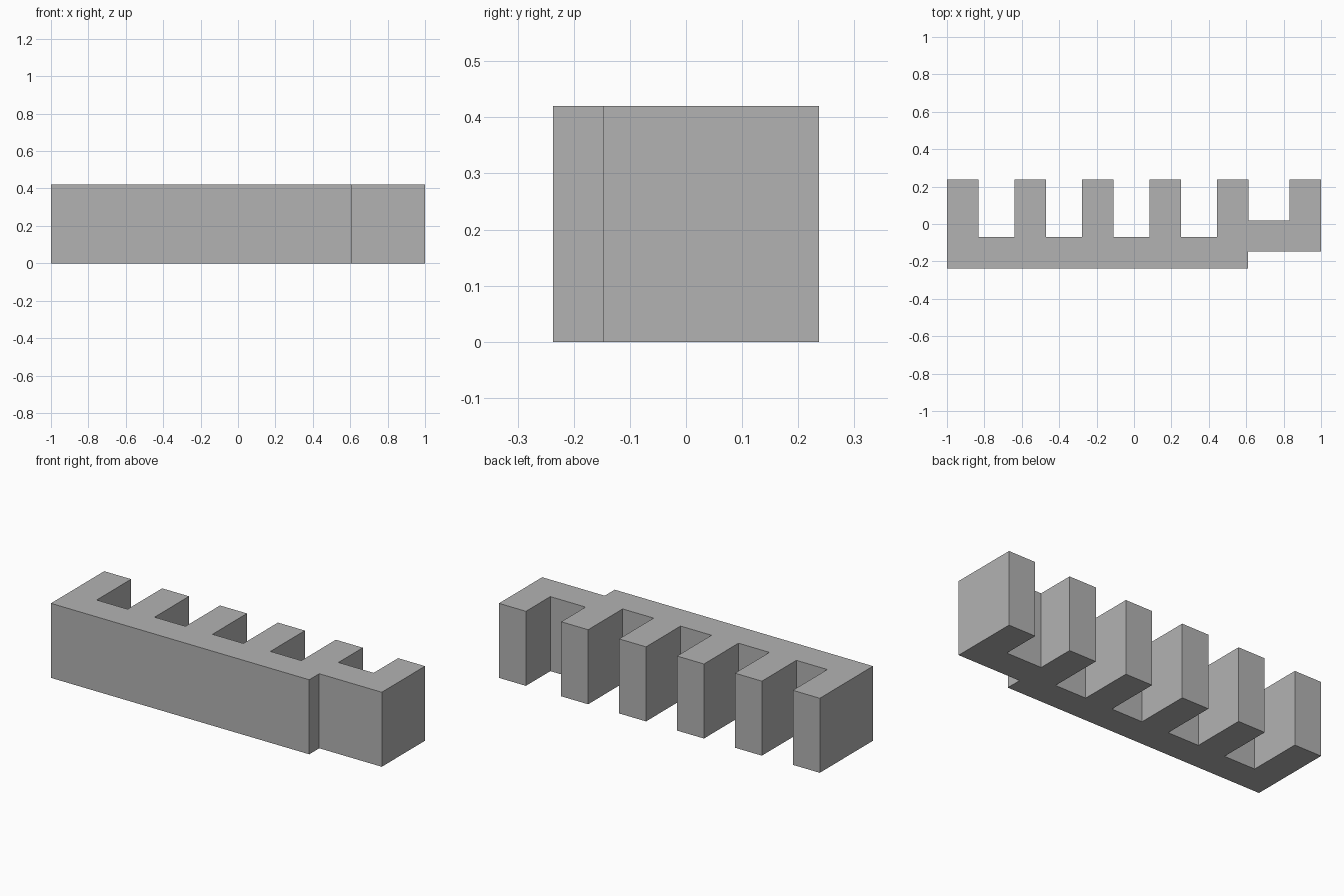
import bpy
import bmesh

cube = bpy.data.objects.get("Cube")
if cube:
    bpy.data.objects.remove(cube, do_unlink=True)

HEIGHT = 0.42
TOOTH_BACK = 0.237
WALL_FRONT = -0.237
RECESS_FRONT = -0.148
GAP_FLOOR = -0.07
LAST_GAP_FLOOR = 0.02
STEP_X = 0.61
TOOTH_WIDTH = 0.168
PITCH = 0.361

# Plain grey material
grey = bpy.data.materials.new("plain grey")
grey.use_nodes = True
colour = (0.45, 0.45, 0.45, 1)
grey.diffuse_color = colour
grey.node_tree.nodes["Principled BSDF"].inputs["Base Color"].default_value = colour

# Comb outline: stepped front wall, then the teeth from right to left
teeth = [-1 + i * PITCH for i in range(5)] + [1 - TOOTH_WIDTH]
outline = [(-1, WALL_FRONT), (STEP_X, WALL_FRONT),
           (STEP_X, RECESS_FRONT), (1, RECESS_FRONT)]
for i in reversed(range(len(teeth))):
    left = teeth[i]
    right = left + TOOTH_WIDTH
    if i < len(teeth) - 1:
        floor = LAST_GAP_FLOOR if i == len(teeth) - 2 else GAP_FLOOR
        outline += [(teeth[i + 1], floor), (right, floor)]
    outline += [(right, TOOTH_BACK), (left, TOOTH_BACK)]

# Extrude the outline into a solid block
bm = bmesh.new()
base = bm.faces.new([bm.verts.new((x, y, 0)) for x, y in outline])
result = bmesh.ops.extrude_face_region(bm, geom=[base], use_keep_orig=True)
top = [v for v in result["geom"] if isinstance(v, bmesh.types.BMVert)]
bmesh.ops.translate(bm, verts=top, vec=(0, 0, HEIGHT))
bmesh.ops.recalc_face_normals(bm, faces=bm.faces)

mesh = bpy.data.meshes.new("comb_block")
bm.to_mesh(mesh)
bm.free()
mesh.materials.append(grey)
block = bpy.data.objects.new("comb_block", mesh)
bpy.context.collection.objects.link(block)
